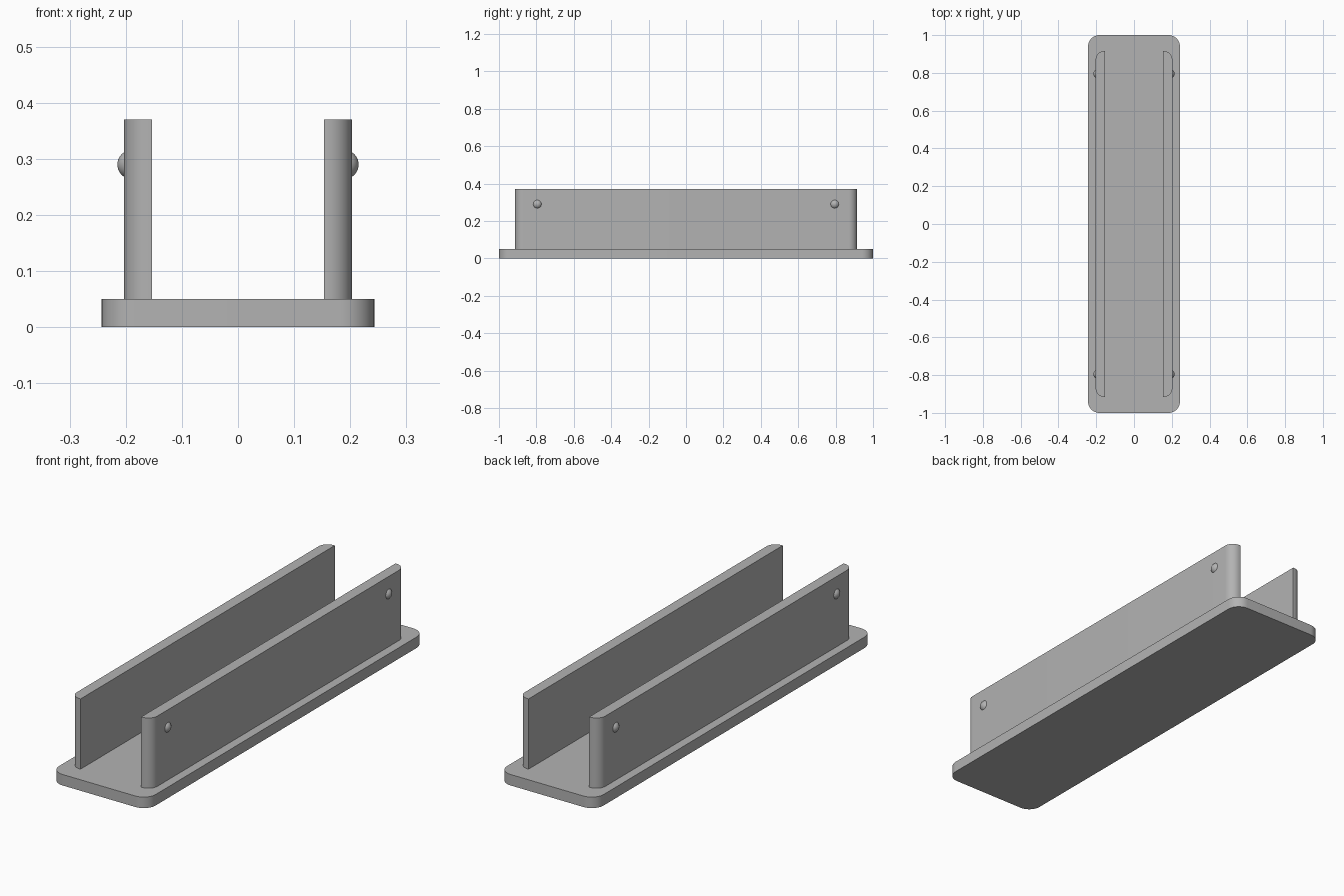
import bpy, bmesh, math

cube = bpy.data.objects.get("Cube")
if cube:
    bpy.data.objects.remove(cube, do_unlink=True)

grey = bpy.data.materials.new("plain grey")
grey.use_nodes = True
COLOUR = (0.45, 0.45, 0.45, 1)
grey.diffuse_color = COLOUR
grey.node_tree.nodes["Principled BSDF"].inputs["Base Color"].default_value = COLOUR


def finish(obj, name):
    obj.name = name
    obj.data.materials.append(grey)
    bpy.ops.object.select_all(action="DESELECT")
    obj.select_set(True)
    bpy.context.view_layer.objects.active = obj
    bpy.ops.object.shade_smooth_by_angle(angle=math.radians(35))


def rounded_slab(name, x0, x1, half_y, z0, z1, radius, rounded):
    """Extruded rectangle whose corners on the given x sides are rounded."""
    outline = []
    for i, (sx, sy) in enumerate([(1, 1), (-1, 1), (-1, -1), (1, -1)]):
        x = x1 if sx > 0 else x0
        if sx not in rounded:
            outline.append((x, sy * half_y))
            continue
        for k in range(13):
            a = math.pi / 2 * (i + k / 12)
            outline.append((x - sx * radius + radius * math.cos(a),
                            sy * (half_y - radius) + radius * math.sin(a)))
    bm = bmesh.new()
    face = bm.faces.new([bm.verts.new((x, y, z0)) for x, y in outline])
    top = bmesh.ops.extrude_face_region(bm, geom=[face])["geom"]
    bmesh.ops.translate(bm, vec=(0, 0, z1 - z0),
                        verts=[g for g in top if isinstance(g, bmesh.types.BMVert)])
    bmesh.ops.recalc_face_normals(bm, faces=bm.faces)
    mesh = bpy.data.meshes.new(name)
    bm.to_mesh(mesh)
    bm.free()
    obj = bpy.data.objects.new(name, mesh)
    bpy.context.collection.objects.link(obj)
    finish(obj, name)


# Base plate
rounded_slab("base_plate", -0.243, 0.243, 1.0, 0, 0.05, 0.06, (-1, 1))

# Side walls, rounded on their outer corners, each with two domed studs
for side, s in (("left", 1), ("right", -1)):
    x0, x1 = sorted((s * 0.153, s * 0.203))
    rounded_slab(side + "_wall", x0, x1, 0.915, 0.05, 0.37, 0.045, (s,))
    for end, e in (("front", -1), ("back", 1)):
        bpy.ops.mesh.primitive_uv_sphere_add(
            segments=32, ring_count=16, radius=0.026,
            location=(s * 0.189, e * 0.795, 0.29))
        finish(bpy.context.object, f"{side}_{end}_stud")
